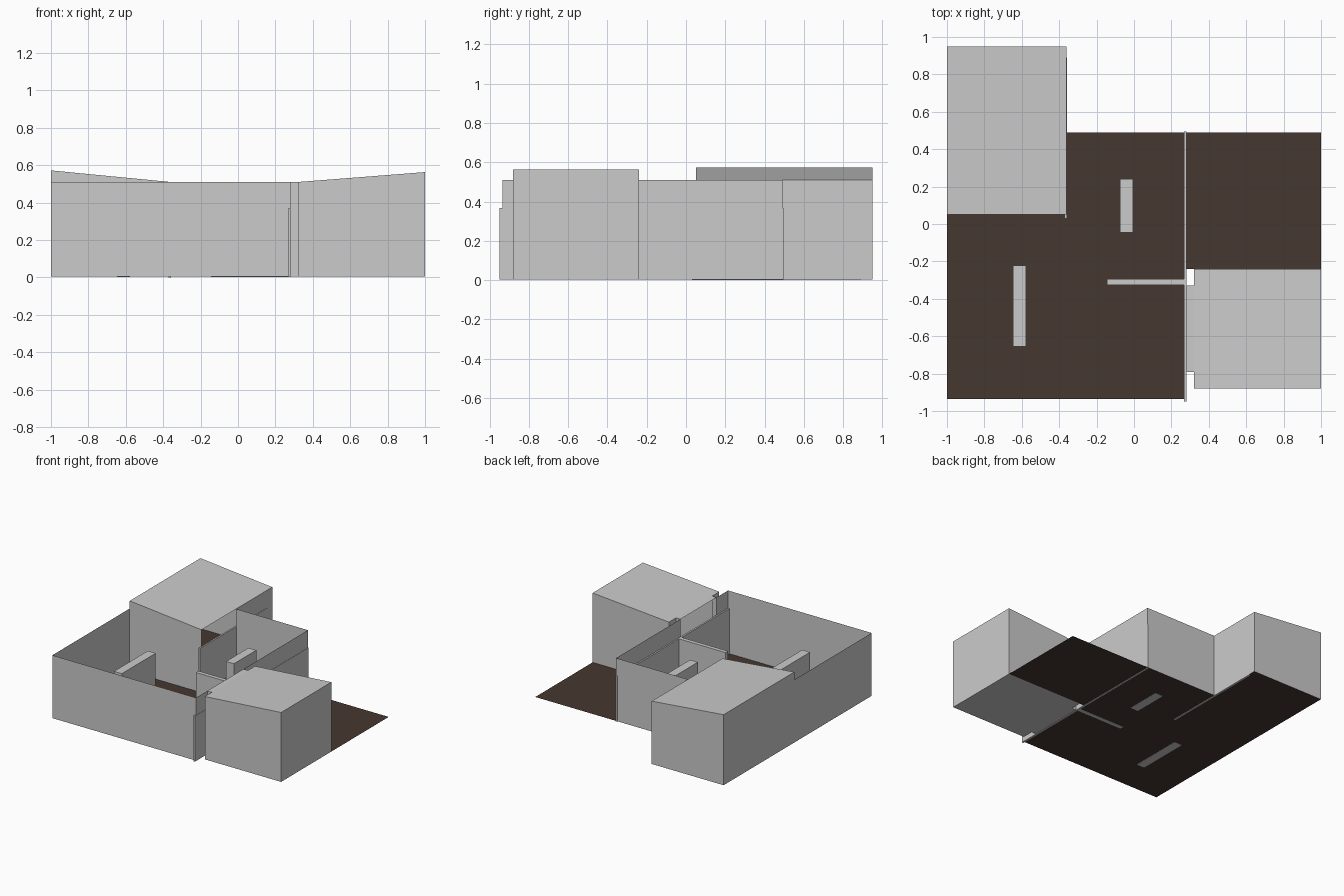
import bpy

if "Cube" in bpy.data.objects:
    bpy.data.objects.remove(bpy.data.objects["Cube"])

def material(name, rgb):
    m = bpy.data.materials.new(name)
    m.diffuse_color = (*rgb, 1)
    m.use_nodes = True
    m.node_tree.nodes["Principled BSDF"].inputs["Base Color"].default_value = m.diffuse_color
    return m

GREY = material("wall_grey", (0.6, 0.6, 0.6))
BROWN = material("floor_brown", (0.06, 0.038, 0.029))

F, H, LOW = 0.004, 0.51, 0.368   # floor level, wall top, low partition top

def sheets(name, faces, mat):
    """One object made of separate flat polygons."""
    verts, polys = [], []
    for f in faces:
        polys.append(range(len(verts), len(verts) + len(f)))
        verts += f
    me = bpy.data.meshes.new(name)
    me.from_pydata(verts, [], [list(p) for p in polys])
    me.materials.append(mat)
    ob = bpy.data.objects.new(name, me)
    bpy.context.collection.objects.link(ob)
    return ob

def wall(a, b, za=H, zb=None):
    """Upright sheet from plan point a to b; the top may slope."""
    zb = za if zb is None else zb
    return [(*a, F), (*b, F), (*b, zb), (*a, za)]

def flat(x0, x1, y0, y1, z0=F, z1=None):
    """Level sheet, or one rising along x from z0 to z1."""
    z1 = z0 if z1 is None else z1
    return [(x0, y0, z0), (x1, y0, z1), (x1, y1, z1), (x0, y1, z0)]

def box(name, x0, x1, y0, y1, z0=0.002, z1=LOW):
    bpy.ops.mesh.primitive_cube_add(size=1, location=((x0 + x1) / 2, (y0 + y1) / 2, (z0 + z1) / 2))
    ob = bpy.context.object
    ob.name = name
    ob.scale = (x1 - x0, y1 - y0, z1 - z0)
    ob.data.materials.append(GREY)

# Plan lines
L, R = -1.0, 1.0
AX, AY0, AY1, AZ = -0.36, 0.05, 0.95, 0.572        # rear left room
BX, BY0, BY1, BZ = 0.32, -0.88, -0.24, 0.563       # front right room
DX, FY, RY = 0.28, -0.935, 0.49                    # divider, front and rear walls
O0, O1 = -0.79, -0.33                              # opening into right room

# Floors
sheets("main_floor", [flat(L, DX, FY, AY0), flat(AX, DX, AY0, RY)], BROWN)
sheets("rear_room_floor", [flat(L, AX, AY0, AY1)], BROWN)
sheets("terrace_floor", [flat(DX, R, BY1, RY)], BROWN)

# Main room walls
sheets("main_walls", [
    wall((L, FY), (DX, FY)),
    wall((L, AY0), (L, FY)),
    wall((DX, FY), (DX, O0)),
    wall((DX, O1), (DX, RY)),
    wall((DX, RY), (AX, RY)),
], GREY)

# Rear left room, open to the main room on its right side
sheets("rear_room_walls", [
    wall((L, AY0), (AX, AY0), AZ, H),
    wall((AX, RY), (AX, AY1)),
    wall((AX, AY1), (L, AY1), H, AZ),
    wall((L, AY1), (L, AY0), AZ),
], GREY)
sheets("rear_room_roof", [flat(L, AX, AY0, AY1, AZ, H)], GREY)

# Front right room with a short passage to the main room
sheets("right_room_walls", [
    wall((BX, BY0), (R, BY0), H, BZ),
    wall((R, BY0), (R, BY1), BZ),
    wall((R, BY1), (BX, BY1), BZ, H),
    wall((BX, BY1), (BX, O1)),
    wall((BX, O1), (DX, O1)),
    wall((DX, O0), (BX, O0)),
    wall((BX, O0), (BX, BY0)),
], GREY)
sheets("right_room_floor", [flat(R, BX, BY0, BY1), flat(BX, DX, O0, O1)], GREY)
sheets("right_room_roof", [flat(BX, R, BY0, BY1, H, BZ), flat(DX, BX, O0, O1, H)], GREY)

# Low partitions and counters
box("divider_partition", 0.268, 0.282, -0.95, 0.495)
box("rear_room_partition", -0.371, -0.358, 0.03, 0.89, 0.0)
box("cross_partition", -0.145, 0.28, -0.327, -0.295)
box("front_counter", -0.647, -0.577, -0.655, -0.223)
box("rear_counter", -0.075, -0.005, -0.045, 0.24)
